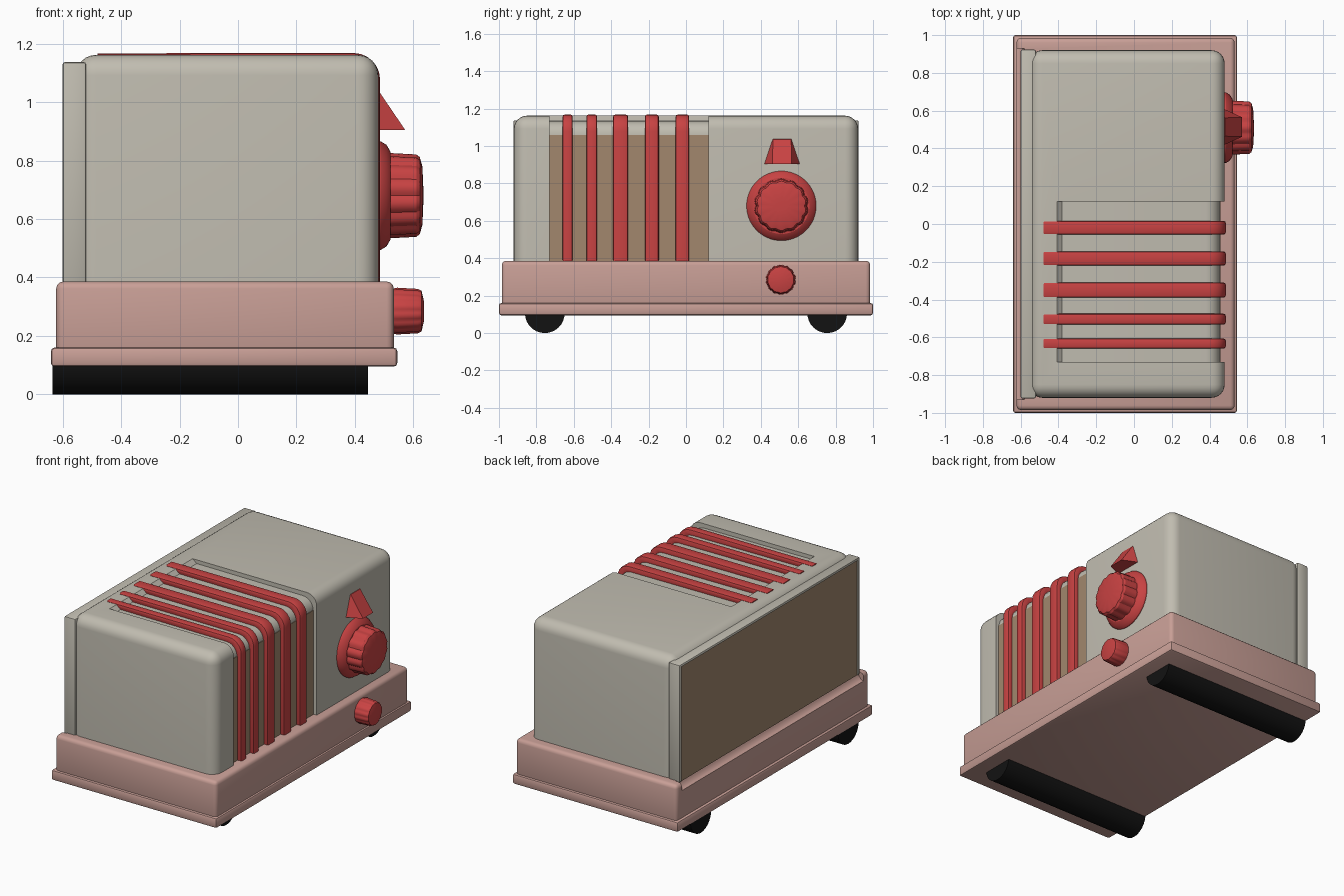
import bpy, bmesh, math

if "Cube" in bpy.data.objects:
    bpy.data.objects.remove(bpy.data.objects["Cube"])


def material(name, r, g, b):
    m = bpy.data.materials.new(name)
    m.diffuse_color = (r, g, b, 1)
    m.use_nodes = True
    m.node_tree.nodes["Principled BSDF"].inputs["Base Color"].default_value = m.diffuse_color
    return m


CREAM = material("cream shell", 0.53, 0.505, 0.435)
PINK = material("pink base", 0.58, 0.345, 0.305)
RED = material("red trim", 0.58, 0.055, 0.055)
TAN = material("tan panel", 0.36, 0.245, 0.155)
BLACK = material("black rubber", 0.006, 0.006, 0.006)


def finish(name, bm, mat, angle=35):
    bmesh.ops.recalc_face_normals(bm, faces=bm.faces)
    me = bpy.data.meshes.new(name)
    bm.to_mesh(me)
    bm.free()
    ob = bpy.data.objects.new(name, me)
    bpy.context.collection.objects.link(ob)
    if mat:
        me.materials.append(mat)
    smooth(ob, angle)
    return ob


def smooth(ob, angle=35):
    bpy.ops.object.select_all(action='DESELECT')
    ob.select_set(True)
    bpy.context.view_layer.objects.active = ob
    bpy.ops.object.shade_smooth_by_angle(angle=math.radians(angle))


def box(name, lo, hi, mat, bevel=0.0, seg=3, keep=lambda e: True):
    bm = bmesh.new()
    bmesh.ops.create_cube(bm, size=1)
    for v in bm.verts:
        v.co = [(a + b) / 2 + c * (b - a) for a, b, c in zip(lo, hi, v.co)]
    if bevel:
        bmesh.ops.bevel(bm, geom=[e for e in bm.edges if keep(e)], offset=bevel,
                        segments=seg, profile=0.5, affect='EDGES')
    return finish(name, bm, mat)


def extrude_xz(name, pts, y0, y1, mat, bevel=0.0):
    """Extrude an x-z outline along y."""
    bm = bmesh.new()
    f = bm.faces.new([bm.verts.new((x, y0, z)) for x, z in pts])
    r = bmesh.ops.extrude_face_region(bm, geom=[f])
    for v in r['geom']:
        if isinstance(v, bmesh.types.BMVert):
            v.co.y = y1
    if bevel:
        rim = [e for e in bm.edges if abs(e.verts[0].co.y - e.verts[1].co.y) < 1e-5]
        bmesh.ops.bevel(bm, geom=rim, offset=bevel, segments=2, profile=0.5, affect='EDGES')
    return finish(name, bm, mat)


def cut(ob, cutter):
    m = ob.modifiers.new("cut", 'BOOLEAN')
    m.operation, m.solver, m.object = 'DIFFERENCE', 'EXACT', cutter
    bpy.context.view_layer.objects.active = ob
    bpy.ops.object.modifier_apply(modifier=m.name)
    bpy.data.objects.remove(cutter)
    smooth(ob)


def corner(x, z, r, n=7):
    """Arc turning from the top run into the front drop; x, z = outer limits."""
    return [(x - r + r * math.sin(a), z - r + r * math.cos(a))
            for a in [math.pi / 2 * i / (n - 1) for i in range(n)]]


def turned(name, y, z, rings, mat, n=72, flutes=0, depth=0.0):
    """Round part along x from (x, radius, flute amount) rings."""
    bm = bmesh.new()
    loops = []
    for x, r, amt in rings:
        loop = []
        for i in range(n):
            a = 2 * math.pi * i / n
            rr = r
            if flutes:
                rr = r * (1 - amt * depth * (1 - abs(math.sin(a * flutes / 2))))
            loop.append(bm.verts.new((x, y + rr * math.cos(a), z + rr * math.sin(a))))
        loops.append(loop)
    for A, B in zip(loops, loops[1:]):
        for i in range(n):
            bm.faces.new((A[i], A[(i + 1) % n], B[(i + 1) % n], B[i]))
    bm.faces.new(loops[0])
    bm.faces.new(loops[-1])
    return finish(name, bm, mat, 30)


# base with lower lip, and a trough along the back
box("base_lip", (-0.64, -1, 0.095), (0.545, 1, 0.16), PINK, 0.012, 2)
base = box("base", (-0.622, -0.985, 0.13), (0.533, 0.985, 0.386), PINK, 0.024, 3)
trough = [(-0.66, 0.45), (-0.66, 0.335), (-0.612, 0.337), (-0.60, 0.345),
          (-0.588, 0.36), (-0.578, 0.39), (-0.575, 0.45)]
cut(base, extrude_xz("trough_cutter", trough, -0.93, 0.93, None))

# half round rubber feet running front to back of the depth
for side, label in ((-1, "left"), (1, "right")):
    bar = [(math.cos(a) * 0.106, 0.106 + math.sin(a) * 0.106)
           for a in [math.pi + math.pi * i / 16 for i in range(17)]]
    bm = bmesh.new()
    f = bm.faces.new([bm.verts.new((-0.635, side * 0.755 + u, w)) for u, w in bar])
    r = bmesh.ops.extrude_face_region(bm, geom=[f])
    for v in r['geom']:
        if isinstance(v, bmesh.types.BMVert):
            v.co.x = 0.445
    finish(label + "_foot", bm, BLACK)

# main shell with the grille recess wrapping from the top over the face
shell = box("shell", (-0.555, -0.92, 0.34), (0.48, 0.92, 1.162), CREAM, 0.07, 6,
            lambda e: max(v.co.z for v in e.verts) > 1)
recess = ([(-0.41, 1.3), (-0.41, 1.163), (-0.38, 1.138)] + corner(0.455, 1.134, 0.075)
          + [(0.455, 0.3), (0.6, 0.3), (0.6, 1.3)])
cut(shell, extrude_xz("recess_cutter", recess, -0.73, 0.12, None))

# speaker cloth in the recess
box("grille_cloth", (0.45, -0.73, 0.38), (0.458, 0.12, 1.06), TAN)

# rear frame and recessed back panel
frame = box("rear_frame", (-0.6, -0.923, 0.375), (-0.52, 0.923, 1.137), CREAM, 0.008, 2)
cut(frame, box("frame_cutter", (-0.7, -0.905, 0.3), (-0.585, 0.905, 1.122), None))
box("back_panel", (-0.592, -0.905, 0.375), (-0.583, 0.905, 1.122), TAN)

# red grille ribs
for i, (y0, y1) in enumerate([(-0.66, -0.606), (-0.533, -0.475), (-0.39, -0.31),
                              (-0.22, -0.145), (-0.056, 0.017)]):
    outer = [(-0.48, 1.167)] + corner(0.486, 1.168, 0.09) + [(0.486, 0.38)]
    inner = [(0.44, 0.38)] + corner(0.44, 1.12, 0.06)[::-1] + [(-0.38, 1.12), (-0.48, 1.14)]
    extrude_xz("grille_rib_%d" % (i + 1), outer + inner, y0, y1, RED, 0.012)

# tuning dial: tapered collar and fluted knob
turned("dial_collar", 0.51, 0.68,
       [(0.47, 0.186, 0), (0.488, 0.186, 0), (0.508, 0.174, 0), (0.522, 0.15, 0)], RED)
turned("dial_knob", 0.51, 0.68,
       [(0.515, 0.146, 1), (0.61, 0.141, 1), (0.622, 0.132, 1), (0.631, 0.1, 0.3), (0.634, 0.03, 0)],
       RED, flutes=14, depth=0.07)

# small lower knob
turned("small_knob", 0.507, 0.285,
       [(0.525, 0.076, 0), (0.545, 0.08, 1), (0.615, 0.076, 1), (0.628, 0.07, 0.6), (0.636, 0.035, 0)],
       RED, flutes=14, depth=0.06)

# wedge shaped pointer above the dial
bm = bmesh.new()
v = [bm.verts.new(c) for c in [
    (0.47, 0.415, 0.905), (0.47, 0.612, 0.905), (0.572, 0.565, 0.905), (0.572, 0.462, 0.905),
    (0.47, 0.462, 1.04), (0.47, 0.565, 1.04), (0.483, 0.562, 1.036), (0.483, 0.465, 1.036)]]
for f in [(0, 1, 2, 3), (4, 7, 6, 5), (0, 4, 5, 1), (3, 2, 6, 7), (0, 3, 7, 4), (1, 5, 6, 2)]:
    bm.faces.new([v[i] for i in f])
finish("dial_pointer", bm, RED, 20)
